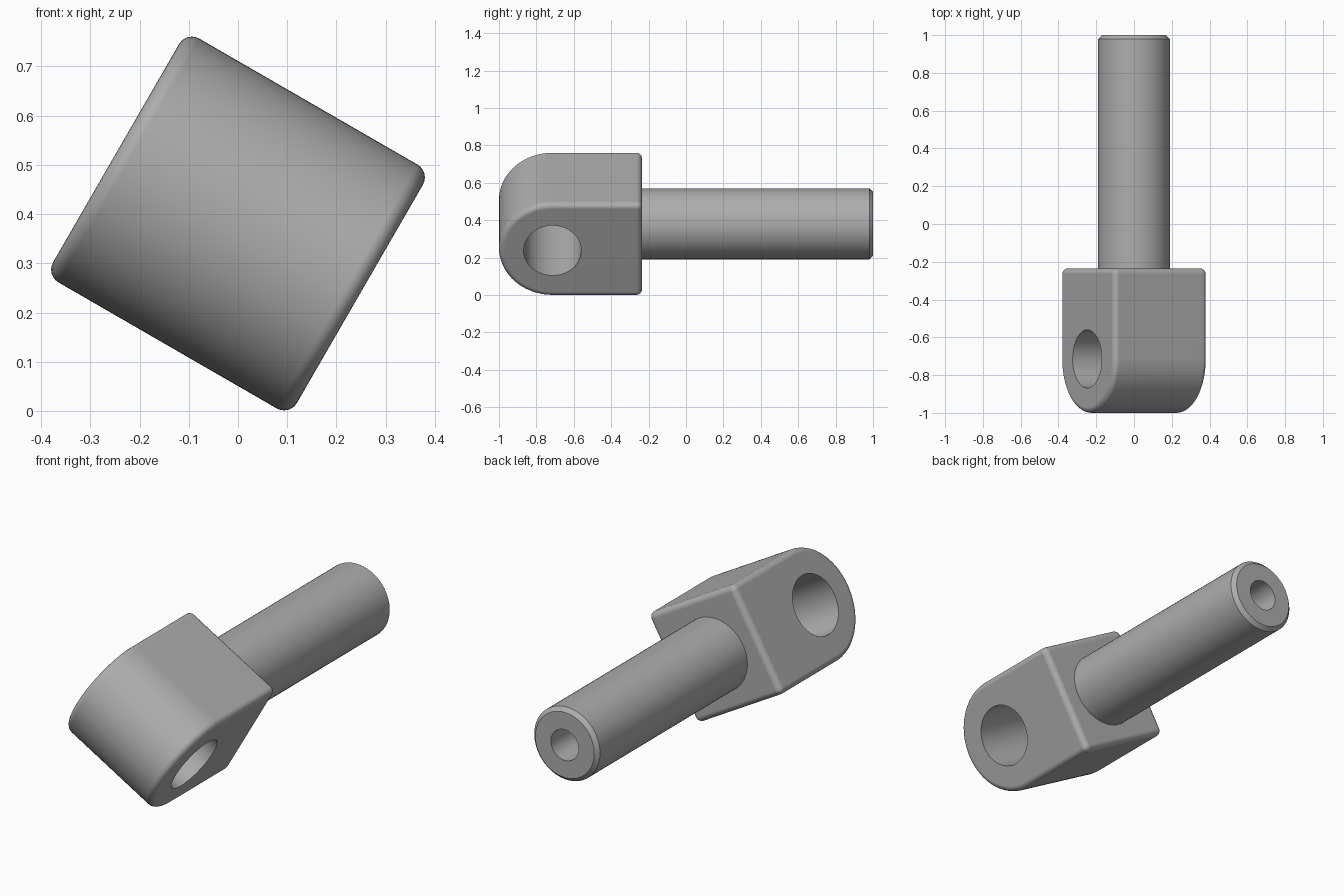
import bpy, bmesh, math
from mathutils import Matrix, Vector

if "Cube" in bpy.data.objects:
    bpy.data.objects.remove(bpy.data.objects["Cube"], do_unlink=True)

HALF = 0.286            # half width of the square head
NOSE_Y = -1 + HALF      # centre of the rounded end and of the cross hole
BACK_Y = -0.235
AXIS_Z = 0.381
TILT = math.radians(30)

steel = bpy.data.materials.new("steel grey")
steel.use_nodes = True
colour = (0.42, 0.42, 0.42, 1)
steel.diffuse_color = colour
steel.node_tree.nodes["Principled BSDF"].inputs["Base Color"].default_value = colour


def make_object(name, bm):
    bmesh.ops.recalc_face_normals(bm, faces=bm.faces)
    mesh = bpy.data.meshes.new(name)
    bm.to_mesh(mesh)
    bm.free()
    mesh.materials.append(steel)
    obj = bpy.data.objects.new(name, mesh)
    bpy.context.collection.objects.link(obj)
    return obj


def select_only(obj):
    bpy.ops.object.select_all(action='DESELECT')
    obj.select_set(True)
    bpy.context.view_layer.objects.active = obj


def finish(obj):
    select_only(obj)
    bpy.ops.object.shade_smooth_by_angle(angle=TILT)
    normals = obj.modifiers.new("even shading", 'WEIGHTED_NORMAL')
    normals.keep_sharp = True
    obj.location.z = AXIS_Z
    obj.rotation_euler.y = TILT


# Head: a U-shaped side profile, extruded across and rounded on its edges
bm = bmesh.new()
steps = 40
outline = [(BACK_Y, -HALF), (BACK_Y, HALF)]
for i in range(steps + 1):
    a = math.pi * (0.5 + i / steps)
    outline.append((NOSE_Y + HALF * math.cos(a), HALF * math.sin(a)))
side = bm.faces.new([bm.verts.new((-HALF, y, z)) for y, z in outline])
extruded = bmesh.ops.extrude_face_region(bm, geom=[side])["geom"]
moved = [v for v in extruded if isinstance(v, bmesh.types.BMVert)]
bmesh.ops.translate(bm, verts=moved, vec=Vector((2 * HALF, 0, 0)))
head = make_object("fork_head", bm)

rounding = head.modifiers.new("rounded edges", 'BEVEL')
rounding.width = 0.03
rounding.segments = 6
rounding.limit_method = 'ANGLE'
rounding.angle_limit = TILT

# Cross hole through the head
bm = bmesh.new()
bmesh.ops.create_cone(bm, cap_ends=True, segments=64, radius1=0.154, radius2=0.154, depth=1,
                      matrix=Matrix.Translation((0, NOSE_Y, 0)) @ Matrix.Rotation(math.pi / 2, 4, 'Y'))
cutter = make_object("hole_cutter", bm)
cutter.hide_render = True
hole = head.modifiers.new("cross hole", 'BOOLEAN')
hole.object = cutter
hole.operation = 'DIFFERENCE'
hole.solver = 'EXACT'
select_only(head)
for name in ("rounded edges", "cross hole"):
    bpy.ops.object.modifier_apply(modifier=name)
bpy.data.objects.remove(cutter, do_unlink=True)
finish(head)

# Shaft: lathed outline with a chamfered end and a blind bore
bm = bmesh.new()
profile = [(0, BACK_Y - 0.02), (0.19, BACK_Y - 0.02), (0.19, 0.98), (0.17, 1),
           (0.08, 1), (0.08, 0.55), (0, 0.5)]
points = [bm.verts.new((r, y, 0)) for r, y in profile]
edges = [bm.edges.new(pair) for pair in zip(points, points[1:])]
bmesh.ops.spin(bm, geom=points + edges, cent=(0, 0, 0), axis=(0, 1, 0),
               angle=2 * math.pi, steps=64)
bmesh.ops.remove_doubles(bm, verts=bm.verts, dist=0.0001)
finish(make_object("shaft", bm))
